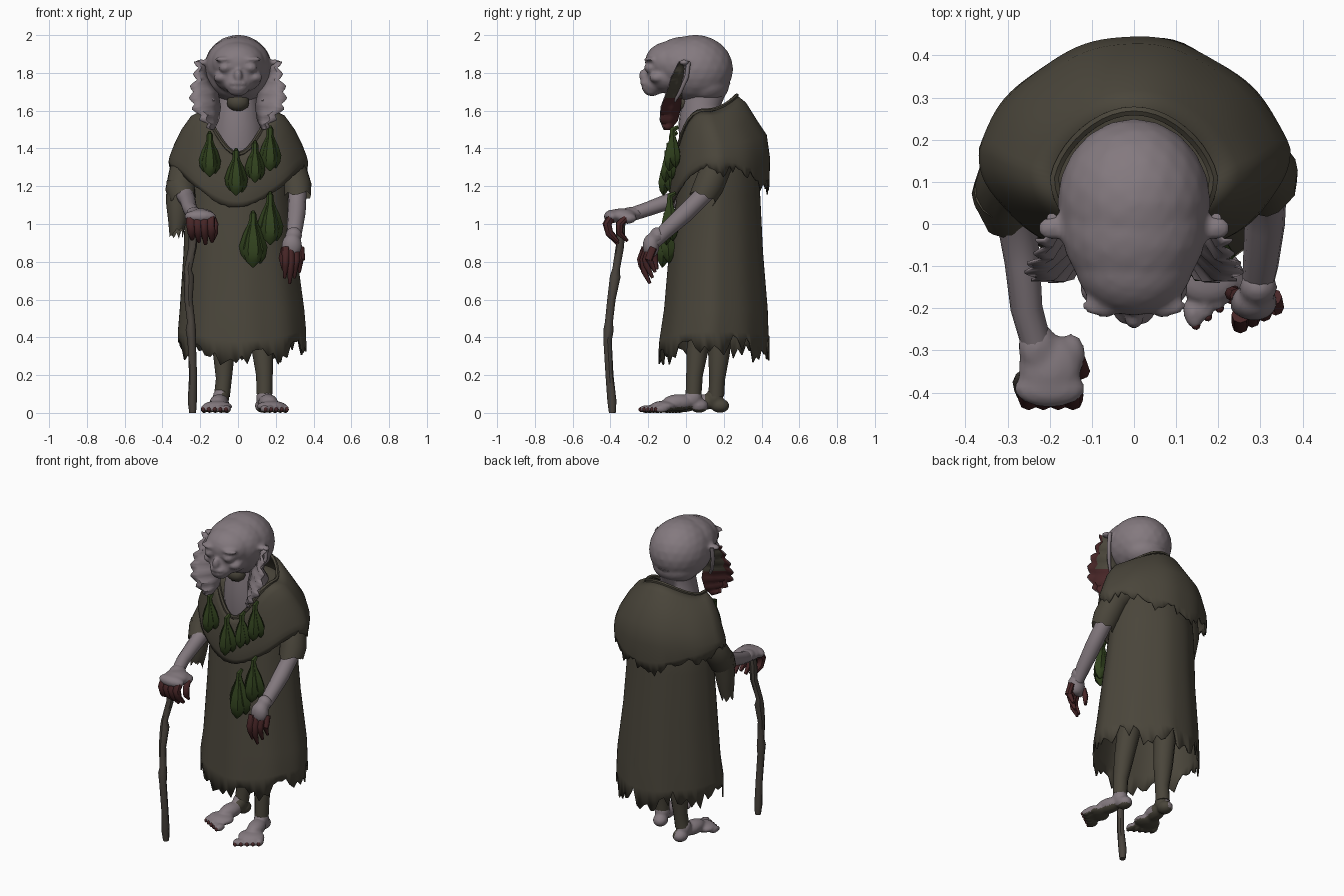
import bpy, bmesh, math, random
from mathutils import Vector, Matrix

random.seed(4)
if "Cube" in bpy.data.objects:
    bpy.data.objects.remove(bpy.data.objects["Cube"], do_unlink=True)
made = []


def material(name, rgb):
    m = bpy.data.materials.new(name)
    m.use_nodes = True
    col = (*rgb, 1)
    m.diffuse_color = col
    m.node_tree.nodes["Principled BSDF"].inputs["Base Color"].default_value = col
    return m


cloth = material("olive cloth", (.068, .06, .043))
skin = material("pale skin", (.23, .193, .212))
red = material("dark red", (.064, .019, .02))
green = material("leaf green", (.031, .055, .013))
wood = material("weathered wood", (.066, .056, .046))


def finish(name, bm, *mats):
    me = bpy.data.meshes.new(name)
    bm.to_mesh(me)
    bm.free()
    for m in mats:
        me.materials.append(m)
    ob = bpy.data.objects.new(name, me)
    bpy.context.collection.objects.link(ob)
    made.append(ob)
    return ob


def skin_rows(bm, rows, closed):
    """Quads between successive rows of vertices."""
    n = len(rows[0])
    faces = []
    for a, b in zip(rows, rows[1:]):
        for i in range(n if closed else n - 1):
            j = (i + 1) % n
            faces.append(bm.faces.new((a[i], a[j], b[j], b[i])))
    return faces


def tube(name, pts, mat, seg=10, flat=1, ref=(1, 0, 0), jag=0, bm=None):
    """Tapered tube along points (x, y, z, radius)."""
    own = bm is None
    bm = bm or bmesh.new()
    P = [Vector(p[:3]) for p in pts]
    rows = []
    for k, p in enumerate(P):
        t = (P[min(k + 1, len(P) - 1)] - P[max(k - 1, 0)]).normalized()
        u = Vector(ref)
        u = (u - t * u.dot(t)).normalized()
        v = t.cross(u) * flat
        r = pts[k][3]
        drop = jag if k == len(P) - 1 else 0
        rows.append([bm.verts.new(p + r * (u * math.cos(a) + v * math.sin(a)) + t * drop * random.uniform(-1, 1))
                     for a in (math.tau * i / seg for i in range(seg))])
    faces = skin_rows(bm, rows, True)
    faces.append(bm.faces.new(rows[0]))
    if not jag:
        faces.append(bm.faces.new(rows[-1][::-1]))
    bmesh.ops.recalc_face_normals(bm, faces=faces)
    return finish(name, bm, mat) if own else None


def blobs(name, items, *mats, voxel=0, xf=Matrix(), rule=None):
    """Ellipsoids (centre, radii), optionally fused into one sculpted skin."""
    bm = bmesh.new()
    for c, r in items:
        bmesh.ops.create_icosphere(bm, subdivisions=3 if voxel else 2, radius=1,
                                   matrix=xf @ Matrix.Translation(c) @ Matrix.Diagonal((*r, 1)))
    ob = finish(name, bm, *mats)
    if voxel:
        mod = ob.modifiers.new("fuse", 'REMESH')
        mod.mode, mod.voxel_size = 'VOXEL', voxel
        mod = ob.modifiers.new("soften", 'SMOOTH')
        mod.factor, mod.iterations = .5, 4
        deps = bpy.context.evaluated_depsgraph_get()
        me = bpy.data.meshes.new_from_object(ob.evaluated_get(deps))
        ob.modifiers.clear()
        ob.data = me
        me.materials.clear()
        for m in mats:
            me.materials.append(m)
        for p in me.polygons:
            p.material_index = 1 if rule and rule(p) else 0
    return ob


def ring_point(ring, a, k=1):
    cx, cy, rx, ry, side, back, front = ring
    f = math.cos(a)
    z = side + ((front - side) * f ** 3 if f > 0 else (back - side) * f * f)
    return Vector((cx + rx * k * math.sin(a) * (1 + .18 * min(f, 0)), cy - ry * k * f, z))


def drape(name, rings, seg, jag, fold, front_tear):
    """Cloth hung on rings (cx, cy, rx, ry, side z, back z, front z), torn at the hem."""
    bm = bmesh.new()
    rows = []
    for n, ring in enumerate(rings):
        depth = n / (len(rings) - 1)
        row = []
        for i in range(seg):
            a = math.tau * i / seg
            p = ring_point(ring, a, 1 + fold * depth * math.sin(9 * a + 1))
            if n == len(rings) - 1:
                tear = jag * (front_tear if math.cos(a) > .3 else 1)
                p.z += tear * (random.uniform(-.8, .5) + .5 * math.sin(7 * a))
            row.append(bm.verts.new(p))
        rows.append(row)
    skin_rows(bm, rows, True)
    ob = finish(name, bm, cloth)
    mod = ob.modifiers.new("thickness", 'SOLIDIFY')
    mod.thickness, mod.offset = .008, 0
    return ob


def both(c, r):
    return [((s * c[0], c[1], c[2]), r) for s in (-1, 1)]


# Head and face
blobs("head", [
    ((0, .05, 1.82), (.182, .2, .182)), ((0, -.01, 1.845), (.172, .18, .148)), ((0, .1, 1.735), (.145, .13, .1)),
    ((0, -.09, 1.855), (.142, .128, .112)), ((0, -.1, 1.785), (.13, .112, .095)),
    ((0, -.165, 1.74), (.072, .068, .055)), ((0, -.18, 1.705), (.052, .045, .028)),
    ((0, -.225, 1.785), (.022, .025, .036)), ((0, -.225, 1.745), (.048, .018, .011)),
    ((0, -.218, 1.718), (.043, .018, .011))]
    + both((.066, -.186, 1.828), (.036, .036, .03)) + both((.07, -.192, 1.872), (.055, .03, .014))
    + both((.085, -.15, 1.775), (.045, .045, .03)) + both((.195, -.01, 1.855), (.036, .028, .016)),
    skin, voxel=.01)
tube("neck", [(0, .12, 1.78, .12), (0, .08, 1.64, .105), (0, .09, 1.55, .132), (0, .12, 1.4, .155), (0, .14, 1.3, .16)],
     skin, seg=20)
blobs("throat", [((0, -.02, 1.645), (.062, .05, .05))], cloth)

# Ears with long scalloped flaps, pale in front and dark behind
flap_rows = [(1.86, .17, .22, 0, -.04), (1.78, .155, .225, -.01, -.08), (1.7, .105, .25, -.025, -.105),
             (1.62, .09, .24, -.03, -.135), (1.55, .1, .19, -.045, -.14), (1.5, .125, .145, -.08, -.12)]
for side, s in (("left", 1), ("right", -1)):
    bm = bmesh.new()
    rows = []
    for n in range(26):
        q = n / 5
        k = min(int(q), 4)
        z, xi, xo, yi, yo = (a + (b - a) * (q - k) for a, b in zip(flap_rows[k], flap_rows[k + 1]))
        xo += (.014, .004, -.014, .002)[n % 4]
        rows.append([bm.verts.new((s * (xi + (xo - xi) * w), yi + (yo - yi) * min(1, 1.5 * w), z))
                     for w in (0, .33, .66, 1)])
    for i, f in enumerate(skin_rows(bm, rows, False)):
        f.material_index = 2 if i % 3 == 2 or f.calc_center_median().z < 1.66 else 0
        f.normal_update()
        if f.normal.y > 0:
            f.normal_flip()
    flap = finish(side + "_ear_flap", bm, skin, cloth, skin, red)
    mod = flap.modifiers.new("backing", 'SOLIDIFY')
    mod.thickness, mod.offset, mod.material_offset = .006, -1, 1
    tube(side + "_ear_rim", [(s * .195, .014, 1.86, .012), (s * .195, .004, 1.78, .012),
                             (s * .165, -.03, 1.7, .011), (s * .13, -.06, 1.65, .007)], skin)

# Robe and shoulder cape
drape("robe", [(0, .12, .08, .06, 1.57, 1.58, 1.45), (0, .14, .2, .15, 1.55, 1.57, 1.33),
               (0, .17, .26, .2, 1.38, 1.4, 1.28), (0, .17, .275, .22, 1.15, 1.15, 1.1),
               (.01, .16, .295, .245, .85, .85, .85), (.02, .16, .325, .27, .55, .55, .55),
               (.02, .15, .335, .285, .43, .41, .38), (.02, .15, .335, .29, .37, .33, .28)], 72, .08, .012, .8)
cape = [(0, .11, .185, .155, 1.6, 1.68, 1.37), (0, .13, .245, .185, 1.57, 1.64, 1.33),
        (0, .15, .295, .215, 1.5, 1.56, 1.28), (0, .175, .335, .25, 1.42, 1.47, 1.22),
        (0, .18, .358, .262, 1.36, 1.35, 1.16), (0, .18, .365, .26, 1.33, 1.24, 1.12),
        (0, .18, .36, .258, 1.3, 1.19, 1.09)]
drape("shoulder_cape", cape, 96, .045, .01, .15)
cord = [(*ring_point(cape[0], math.tau * i / 40, 1.02), .012) for i in range(41)]
tube("collar_cord", cord, cloth, seg=6, ref=(0, 0, 1))

# Sleeves
tube("left_sleeve", [(.21, .2, 1.4, .08), (.28, .16, 1.3, .08), (.31, .12, 1.2, .08), (.315, .09, 1.14, .072)],
     cloth, seg=16, jag=.02)
tube("right_sleeve", [(-.21, .2, 1.4, .08), (-.285, .13, 1.28, .08), (-.305, .07, 1.18, .08), (-.29, .02, 1.13, .065)],
     cloth, seg=16, jag=.02)
tube("right_hanging_cuff", [(-.31, .08, 1.22, .07), (-.32, .06, 1.1, .06), (-.32, .05, 1.02, .05),
                            (-.325, .045, .95, .035)], cloth, seg=16, jag=.03)

# Arms, hands and dark red fingers
tube("left_arm", [(.29, .17, 1.3, .05), (.315, .1, 1.16, .048), (.31, 0, 1.06, .048),
                  (.3, -.1, .97, .042), (.29, -.17, .9, .034)], skin, seg=12)
tube("right_arm", [(-.29, .14, 1.28, .05), (-.28, .02, 1.15, .048), (-.265, -.09, 1.12, .042),
                   (-.255, -.2, 1.08, .038), (-.23, -.29, 1.05, .036)], skin, seg=12)
blobs("left_hand", [((.285, -.185, .885), (.055, .045, .065)), ((.25, -.19, .86), (.022, .03, .04)),
                    ((.295, -.15, .94), (.045, .042, .045))], skin, voxel=.01)
blobs("right_hand", [((-.2, -.34, 1.045), (.075, .08, .038)), ((-.23, -.29, 1.055), (.045, .06, .036)),
                     ((-.2, -.39, 1.04), (.085, .045, .036)), ((-.15, -.31, 1.03), (.035, .05, .03))],
      skin, voxel=.01)
bm = bmesh.new()
for i in range(4):
    x = .252 + .026 * i
    low = .03 * abs(i - 1)
    y = -.215 + .014 * i
    tube("", [(x, y, .875, .021), (x + .002 * i, y - .025, .81, .02), (x, y - .02, .75 + low, .017),
              (x - .005, y + .01, .685 + low, .008)], red, seg=8, bm=bm)
tube("", [(.245, -.17, .87, .018), (.232, -.165, .82, .017), (.24, -.155, .76, .009)], red, seg=8, bm=bm)
finish("left_fingers", bm, red)
bm = bmesh.new()
for i in range(4):
    x = -.25 + .035 * i
    tube("", [(x, -.395, 1.035, .024), (x, -.418, 1.0, .024), (x + .004, -.405, .95, .021),
              (x + .008, -.36, .895 + .012 * abs(i - 2), .01)], red, seg=8, bm=bm)
tube("", [(-.135, -.32, 1.03, .02), (-.124, -.35, 1.0, .02), (-.124, -.35, .95, .018), (-.135, -.31, .91, .008)],
     red, seg=8, bm=bm)
finish("right_fingers", bm, red)

# Crooked walking stick with knots
tube("walking_stick", [(-.24, -.39, 0, .018), (-.242, -.392, .06, .024), (-.238, -.405, .2, .021),
                       (-.245, -.415, .38, .022), (-.25, -.41, .44, .027), (-.248, -.408, .48, .021),
                       (-.262, -.395, .6, .022), (-.26, -.375, .72, .028), (-.265, -.37, .76, .02),
                       (-.24, -.35, .88, .022), (-.235, -.345, 1.02, .025)], wood, seg=8)

# Legs and feet
tube("left_leg", [(.12, .12, .6, .075), (.13, .06, .33, .057), (.14, .045, .2, .044), (.14, .04, .1, .042)], cloth, seg=12)
tube("right_leg", [(-.09, .18, .6, .07), (-.075, .175, .32, .058), (-.075, .165, .18, .042), (-.085, .16, .09, .042)],
     cloth, seg=12)
for side, x, y, turn in (("left", .14, .04, .24), ("right", -.09, .15, -.12)):
    s = 1 if side == "left" else -1
    xf = Matrix.Translation((x, y, 0)) @ Matrix.Rotation(turn, 4, 'Z')
    toes = [(s * (-.06 + .032 * i), -.245 + .013 * i) for i in range(5)]
    blobs(side + "_foot", [((0, .03, .038), (.044, .05, .038)), ((0, 0, .08), (.044, .046, .055)),
                           ((0, -.08, .055), (.05, .09, .044)), ((0, -.165, .034), (.08, .068, .03))]
          + [((tx, ty, .02), (.017 if i else .023, .038, .021)) for i, (tx, ty) in enumerate(toes)],
          skin, cloth, voxel=.008, xf=xf,
          rule=lambda p: p.normal.z < -.6 or (s < 0 and p.normal.x > .3 and p.center.y > .1))
    blobs(side + "_toenails", [((tx, ty - .028, .018), (.011, .012, .013)) for tx, ty in toes], red, xf=xf)

# Hanging leaf bundles
bundles = [(-.15, -.075, 1.47, .22), (-.01, -.1, 1.38, .23), (.09, -.09, 1.42, .2), (.17, -.07, 1.5, .22),
           (.08, -.105, 1.05, .28), (.17, -.085, 1.15, .26)]
for n, (x, y, z, h) in enumerate(bundles):
    bm = bmesh.new()
    for lean, dy, size in ((-.32, .01, .88), (0, -.01, 1), (.3, .008, .92)):
        L = h * size
        prof = ((0, .014), (.2, .018), (.45, .036), (.7, .046), (.88, .032), (1, .004))
        tube("", [(x + lean * L * t * .5, y + dy * t * 2, z - L * t, r * L / .24) for t, r in prof],
             green, seg=6, flat=.85, bm=bm)
    finish("leaf_bundle_%d" % (n + 1), bm, green)
    tube("bundle_tie_%d" % (n + 1), [(x, y + .03, z + .015, .01), (x, y, z, .018), (x, y, z - .03, .018)], green, seg=6)

# Smooth shading with sharp edges kept
bpy.ops.object.select_all(action='DESELECT')
for ob in made:
    ob.select_set(True)
bpy.context.view_layer.objects.active = made[0]
bpy.ops.object.shade_smooth_by_angle(angle=math.radians(45))
